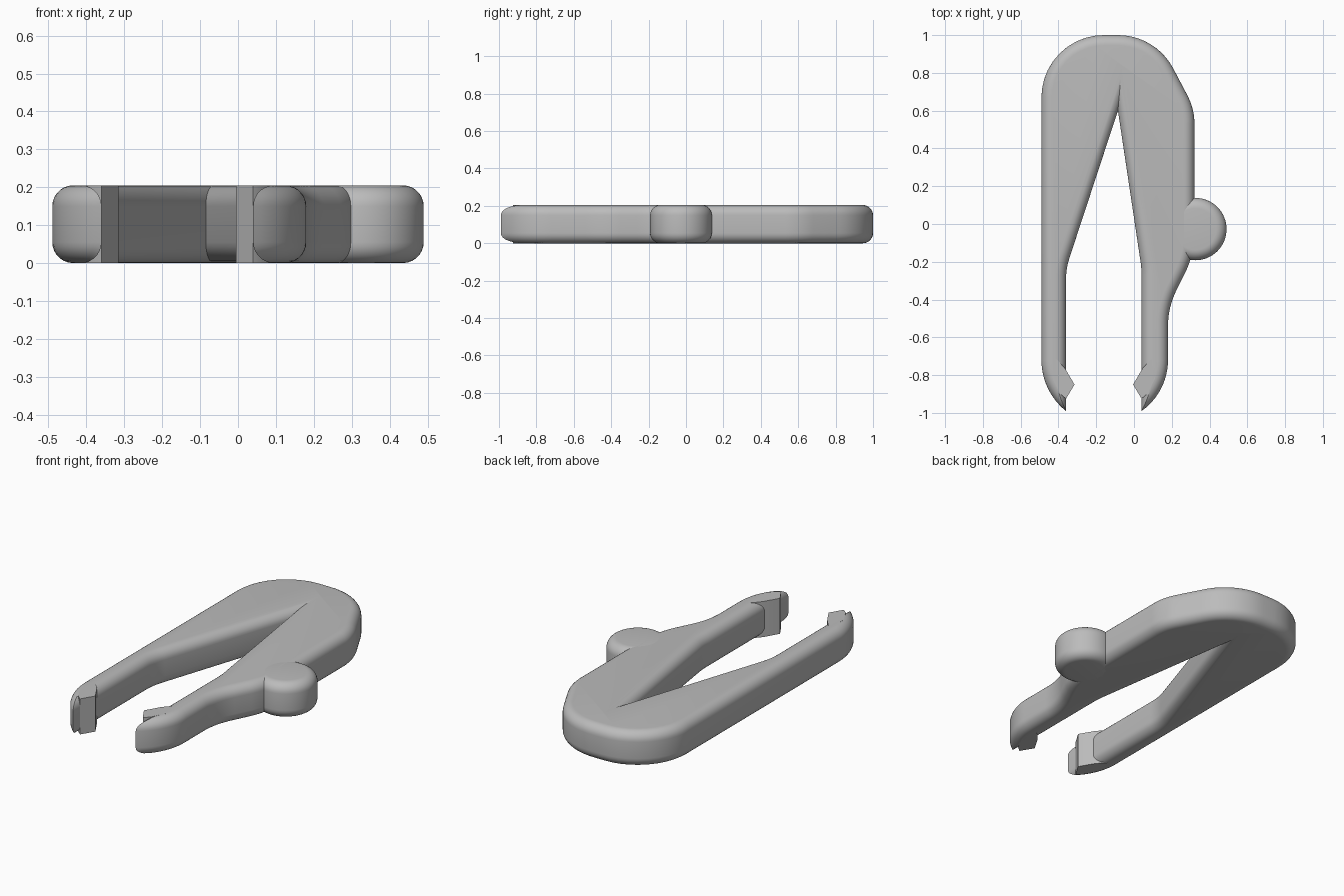
import bpy, bmesh, math
from mathutils import Vector

if "Cube" in bpy.data.objects:
    bpy.data.objects.remove(bpy.data.objects["Cube"])

H = 0.205      # thickness
R = 0.055      # edge rounding
mat = bpy.data.materials.new("plain grey")
mat.diffuse_color = (0.5, 0.5, 0.5, 1)
mat.use_nodes = True
mat.node_tree.nodes["Principled BSDF"].inputs["Base Color"].default_value = mat.diffuse_color


def loft(name, rings):
    """Skin equal-sized (points, z) rings and cap both ends."""
    bm = bmesh.new()
    rows = [[bm.verts.new((p[0], p[1], z)) for p in pts] for pts, z in rings]
    n = len(rows[0])
    for a, b in zip(rows, rows[1:]):
        for i in range(n):
            j = (i + 1) % n
            bm.faces.new((a[i], a[j], b[j], b[i]))
    bm.faces.new(rows[0][::-1])
    bm.faces.new(rows[-1])
    bmesh.ops.recalc_face_normals(bm, faces=bm.faces)
    me = bpy.data.meshes.new(name)
    bm.to_mesh(me)
    bm.free()
    me.materials.append(mat)
    ob = bpy.data.objects.new(name, me)
    bpy.context.collection.objects.link(ob)
    bpy.context.view_layer.objects.active = ob
    ob.select_set(True)
    bpy.ops.object.shade_smooth_by_angle(angle=math.radians(35))
    ob.select_set(False)


def rounded_rings(outline, steps=7):
    """Rings of outline(inset) with a quarter-round at bottom and top."""
    lower = []
    for k in range(steps + 1):
        a = math.pi / 2 * k / steps
        lower.append((R * (1 - math.sin(a)), R * (1 - math.cos(a))))
    return ([(outline(d), z) for d, z in lower] +
            [(outline(d), H - z) for d, z in reversed(lower)])


def fillet(path, n=10):
    """Round the corners of an open path of (x, y, tangent length)."""
    out = []
    for i, (x, y, t) in enumerate(path):
        p = Vector((x, y))
        if t == 0:
            out.append(p)
            continue
        u = (Vector(path[i - 1][:2]) - p).normalized()
        v = (Vector(path[i + 1][:2]) - p).normalized()
        w = math.sin(u.angle(v) / 2)
        for k in range(n + 1):
            s = k / n
            c = ((1 - s) ** 2, 2 * w * s * (1 - s), s * s)
            out.append(((p + u * t) * c[0] + p * c[1] + (p + v * t) * c[2]) / sum(c))
    return out


def inset(pts, d):
    """Mitred offset of an open path towards its left side."""
    norms = []
    for a, b in zip(pts, pts[1:]):
        e = (b - a).normalized()
        norms.append(Vector((-e.y, e.x)))
    out = []
    for i, p in enumerate(pts):
        n1, n2 = norms[max(i - 1, 0)], norms[min(i, len(norms) - 1)]
        out.append(p + (n1 + n2) * (d / (1 + n1.dot(n2))))
    return out


def tip(xo, xi, d, n=12):
    """Curved jaw tip from the outer edge xo to the inner edge xi."""
    s = 1 if xi > xo else -1
    w, h = abs(xi - xo), 0.27
    r = (w * w + h * h) / (2 * w)
    th = math.acos((r - w + d) / (r - d))
    return [Vector((xo + s * (r - (r - d) * math.cos(th * k / n)),
                    -0.72 - (r - d) * math.sin(th * k / n))) for k in range(1, n + 1)]


outer = fillet([(0.18, -0.72, 0), (0.18, -0.44, 0.1), (0.30, -0.2, 0.07),
                (0.32, -0.08, 0.05), (0.32, 0.61, 0.08), (0.115, 1.0, 0.2),
                (-0.49, 1.0, 0.33), (-0.49, -0.72, 0)])
inner = fillet([(-0.36, -0.72, 0), (-0.36, -0.235, 0.06), (-0.085, 0.6, 0),
                (0.04, -0.235, 0.04), (0.04, -0.72, 0)], 6)


def clip_outline(d):
    return (inset(outer, d) + tip(-0.49, -0.36, d) +
            inset(inner, d) + tip(0.18, 0.04, d)[::-1])


# main forked body with the two arms
loft("clip_body", rounded_rings(clip_outline))


# round knob on the right side
def knob_outline(d):
    return [(0.325 + (0.165 - d) * math.cos(2 * math.pi * k / 64),
             -0.027 + (0.165 - d) * math.sin(2 * math.pi * k / 64)) for k in range(64)]


loft("side_knob", rounded_rings(knob_outline))

# sharp-edged jaw pads on the inside of each tip
pad = [(-0.435, -0.70), (-0.40, -0.725), (-0.365, -0.765), (-0.315, -0.85),
       (-0.36, -0.925), (-0.39, -0.90), (-0.43, -0.82)]
for name, s in (("left_jaw_pad", 1), ("right_jaw_pad", -1)):
    pts = [(-0.16 + s * (x + 0.16), y) for x, y in pad]
    loft(name, [(pts, 0), (pts, H)])
